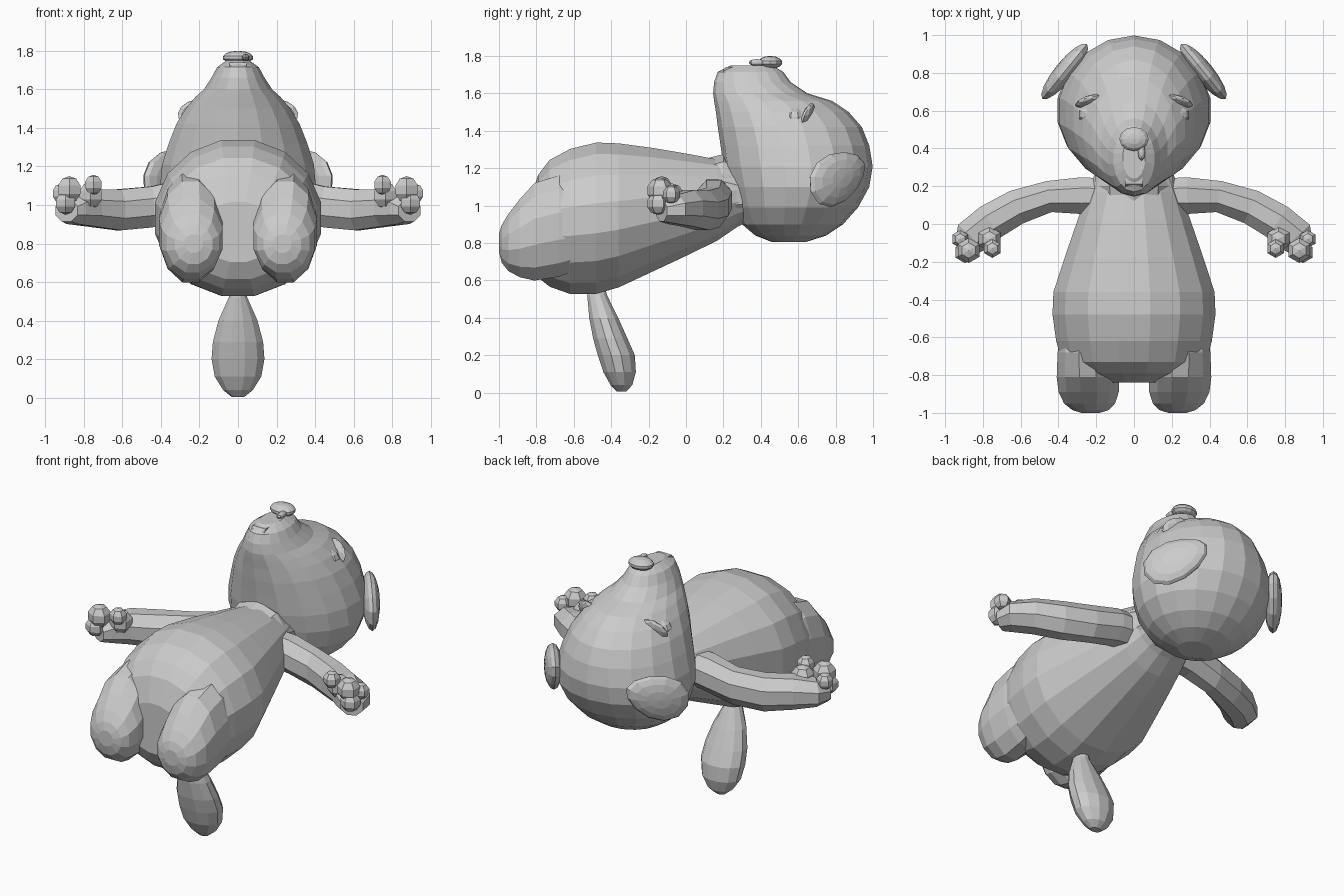
import bpy, bmesh, math
from mathutils import Vector, Matrix

cube = bpy.data.objects.get("Cube")
if cube:
    bpy.data.objects.remove(cube, do_unlink=True)

grey = bpy.data.materials.new("plain grey")
grey.use_nodes = True
grey.diffuse_color = (0.6, 0.6, 0.6, 1)
grey.node_tree.nodes["Principled BSDF"].inputs["Base Color"].default_value = (0.6, 0.6, 0.6, 1)


def finish(name, bm, side=1):
    """Mirror to the chosen side and make a flat-shaded object."""
    if side < 0:
        bmesh.ops.scale(bm, vec=(-1, 1, 1), verts=bm.verts)
    bmesh.ops.recalc_face_normals(bm, faces=bm.faces)
    mesh = bpy.data.meshes.new(name)
    bm.to_mesh(mesh)
    bm.free()
    mesh.materials.append(grey)
    obj = bpy.data.objects.new(name, mesh)
    bpy.context.collection.objects.link(obj)
    return obj


def loft(name, rings, segs=14, side=1):
    """Skin elliptical rings, each given as centre and two half-axis vectors."""
    bm = bmesh.new()
    loops = []
    for centre, a, b in rings:
        angles = [2 * math.pi * (i + 0.5) / segs for i in range(segs)]
        loops.append([bm.verts.new(Vector(centre) + Vector(a) * math.cos(t) + Vector(b) * math.sin(t))
                      for t in angles])
    for lo, hi in zip(loops, loops[1:]):
        for i in range(segs):
            j = (i + 1) % segs
            bm.faces.new((lo[i], lo[j], hi[j], hi[i]))
    bm.faces.new(loops[0])
    bm.faces.new(loops[-1])
    return finish(name, bm, side)


def ring_y(y, low, high, half, x=0):
    return (x, y, (low + high) / 2), (half, 0, 0), (0, 0, (high - low) / 2)


def ring_z(z, front, back, half):
    return (0, (front + back) / 2, z), (half, 0, 0), (0, (back - front) / 2, 0)


def blob(name, centre, radii, side=1, rot=None, u=10, v=7, taper=0):
    """Low-poly ellipsoid, optionally turned, with one end of local x narrowed."""
    bm = bmesh.new()
    bmesh.ops.create_uvsphere(bm, u_segments=u, v_segments=v, radius=1)
    for vert in bm.verts:
        vert.co.y *= 1 + taper * vert.co.x
    bmesh.ops.scale(bm, vec=radii, verts=bm.verts)
    if rot:
        bmesh.ops.transform(bm, matrix=rot.to_4x4(), verts=bm.verts)
    bmesh.ops.translate(bm, vec=centre, verts=bm.verts)
    return finish(name, bm, side)


def frame(along, normal):
    """Rotation with local x along a direction and local z near a normal."""
    x = Vector(along).normalized()
    y = Vector(normal).cross(x).normalized()
    return Matrix((x, y, x.cross(y))).transposed()


# Torso, from rump to neck
loft("body", [ring_y(*r) for r in (
    (-0.84, 0.70, 1.02, 0.20), (-0.79, 0.61, 1.17, 0.33), (-0.73, 0.56, 1.25, 0.39),
    (-0.62, 0.52, 1.31, 0.42), (-0.48, 0.52, 1.345, 0.44), (-0.36, 0.555, 1.34, 0.435),
    (-0.18, 0.64, 1.315, 0.375), (0.02, 0.735, 1.28, 0.305), (0.17, 0.81, 1.25, 0.25),
    (0.27, 0.88, 1.22, 0.21), (0.40, 0.95, 1.18, 0.18))], 16)

# Neck folds
loft("neck_collar", [ring_y(*r) for r in (
    (0.12, 0.82, 1.255, 0.21), (0.20, 0.85, 1.275, 0.22), (0.30, 0.90, 1.21, 0.21))], 10)

# Head and upturned muzzle
loft("head", [ring_z(*r) for r in (
    (0.805, 0.46, 0.64, 0.11), (0.84, 0.37, 0.75, 0.21), (0.90, 0.30, 0.84, 0.30),
    (0.99, 0.255, 0.92, 0.375), (1.10, 0.225, 0.98, 0.41), (1.21, 0.20, 0.998, 0.40),
    (1.32, 0.185, 0.98, 0.365), (1.42, 0.17, 0.94, 0.325), (1.50, 0.16, 0.87, 0.275),
    (1.56, 0.15, 0.78, 0.225), (1.60, 0.145, 0.65, 0.18), (1.66, 0.15, 0.56, 0.14),
    (1.715, 0.17, 0.52, 0.11), (1.75, 0.24, 0.46, 0.06))], 18)

# Nose with nostril bumps, a drip and the lower lip
blob("nose", (0, 0.45, 1.765), (0.08, 0.065, 0.035), u=12)
blob("nose_drip", (0.04, 0.38, 1.765), (0.02, 0.045, 0.018), u=8, v=6)
loft("lower_lip", [ring_z(1.68, 0.15, 0.27, 0.06), ring_z(1.74, 0.20, 0.28, 0.065)], 4)

# Hanging tail
loft("tail", [ring_z(*r) for r in (
    (0.60, -0.52, -0.44, 0.03), (0.52, -0.53, -0.42, 0.05), (0.40, -0.52, -0.36, 0.105),
    (0.29, -0.50, -0.31, 0.135), (0.20, -0.475, -0.27, 0.142), (0.11, -0.445, -0.265, 0.125),
    (0.04, -0.405, -0.285, 0.08), (0.005, -0.37, -0.32, 0.035))], 12)

# Arm path: x, y, centre height, half width, half height
arm_path = ((0.17, 0.15, 1.04, 0.10, 0.11), (0.28, 0.15, 1.03, 0.105, 0.115),
            (0.45, 0.145, 0.99, 0.09, 0.115), (0.62, 0.09, 0.975, 0.10, 0.115),
            (0.76, 0.01, 0.985, 0.105, 0.105), (0.86, -0.07, 0.98, 0.105, 0.085),
            (0.89, -0.13, 0.97, 0.07, 0.06))

for word, s in (("left", 1), ("right", -1)):
    # Arm, with rings turned across the path
    rings = []
    for i, (x, y, z, wide, tall) in enumerate(arm_path):
        before, after = arm_path[max(i - 1, 0)], arm_path[min(i + 1, len(arm_path) - 1)]
        d = Vector((after[0] - before[0], after[1] - before[1])).normalized()
        rings.append(((x, y, z), (-d.y * wide, d.x * wide, 0), (0, 0, tall)))
    loft(word + "_arm", rings, 8, s)

    # Stubby fingers and thumb
    for name, centre, r in (("thumb", (0.75, -0.13, 1.105), 0.052),
                            ("thumb_base", (0.765, -0.08, 1.05), 0.07),
                            ("upper_finger", (0.875, -0.14, 1.08), 0.07),
                            ("middle_finger", (0.895, -0.15, 1.01), 0.06),
                            ("outer_finger", (0.92, -0.08, 1.06), 0.05)):
        blob(f"{word}_{name}", centre, (r, r, r), s, u=6, v=5)

    # Short leg with rounded foot
    loft(word + "_leg", [ring_y(*r) for r in (
        (-0.50, 0.68, 1.10, 0.13, 0.25), (-0.68, 0.61, 1.17, 0.16, 0.25),
        (-0.81, 0.59, 1.13, 0.17, 0.245), (-0.89, 0.61, 1.04, 0.165, 0.24),
        (-0.95, 0.645, 0.96, 0.14, 0.235), (-0.985, 0.69, 0.90, 0.10, 0.23),
        (-1.0, 0.75, 0.85, 0.05, 0.23))], 12, s)

    # Floppy ear
    blob(word + "_ear", (0.365, 0.81, 1.15), (0.20, 0.135, 0.052), s,
         frame((0.22, -0.27, -0.15), (0.77, 0.63, 0)), 12, 8, 0.2)

    # Eye under a drooping brow
    blob(word + "_eye", (0.22, 0.58, 1.46), (0.078, 0.065, 0.065), s)
    blob(word + "_brow", (0.23, 0.65, 1.485), (0.09, 0.025, 0.06), s,
         frame((0.85, -0.3, -0.4), (0.3, 0.3, 0.9)), 8, 6)
